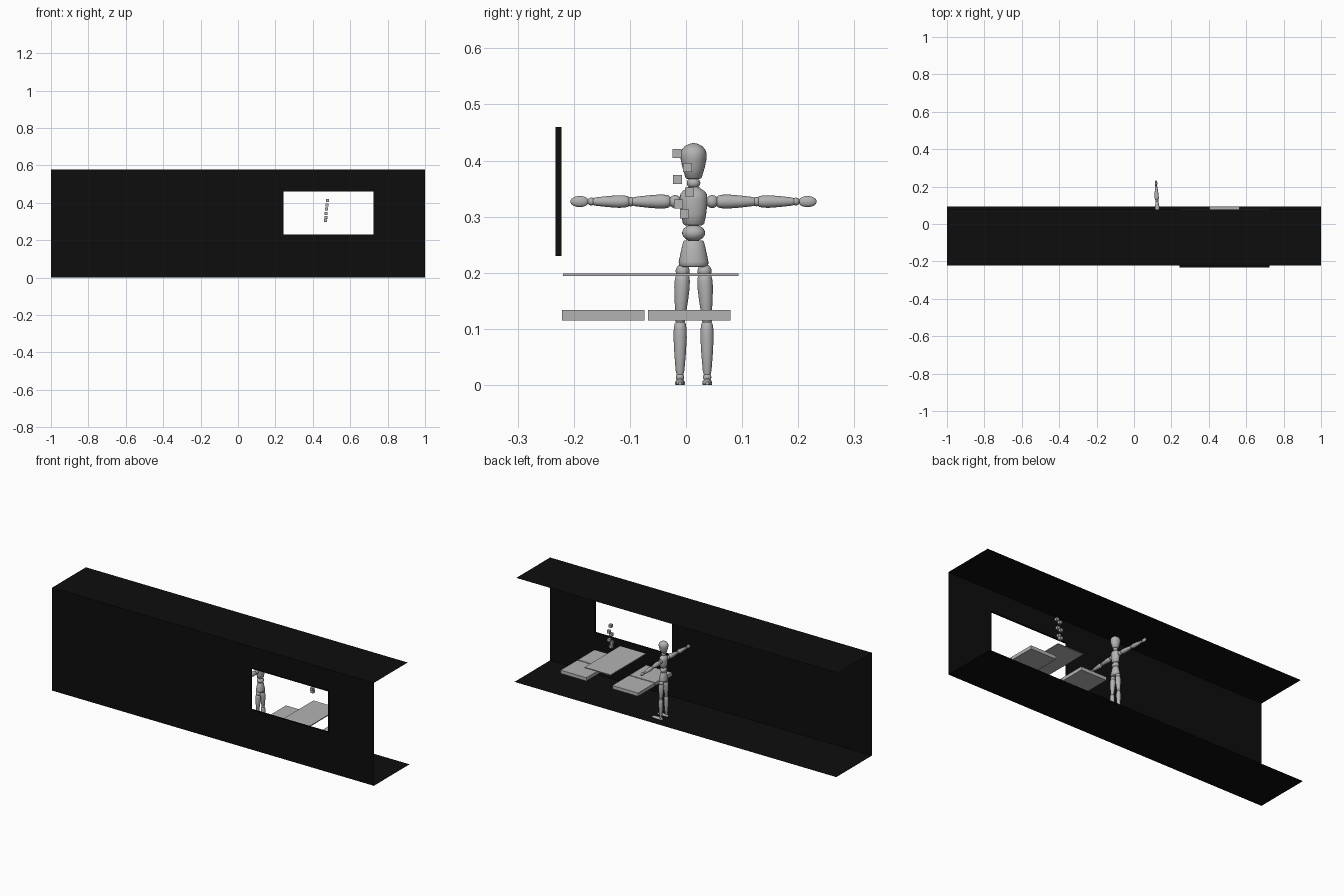
import bpy, bmesh, math
from mathutils import Vector

if "Cube" in bpy.data.objects:
    bpy.data.objects.remove(bpy.data.objects["Cube"])


def material(name, rgb):
    m = bpy.data.materials.new(name)
    m.diffuse_color = (*rgb, 1)
    m.use_nodes = True
    m.node_tree.nodes["Principled BSDF"].inputs["Base Color"].default_value = m.diffuse_color
    return m


BLACK = material("matte black", (0.004, 0.004, 0.004))
GREY = material("plain grey", (0.45, 0.45, 0.45))


def finish(name, bm, mat, smooth=False):
    me = bpy.data.meshes.new(name)
    bm.to_mesh(me)
    bm.free()
    ob = bpy.data.objects.new(name, me)
    bpy.context.collection.objects.link(ob)
    me.materials.append(mat)
    if smooth:
        bpy.context.view_layer.objects.active = ob
        ob.select_set(True)
        bpy.ops.object.shade_smooth_by_angle(angle=math.radians(50))
        ob.select_set(False)
    return ob


def box(name, x0, x1, y0, y1, z0, z1, mat=GREY, rim=0):
    bm = bmesh.new()
    bmesh.ops.create_cube(bm, size=1)
    for v in bm.verts:
        v.co = ((x0, x1)[v.co.x > 0], (y0, y1)[v.co.y > 0], (z0, z1)[v.co.z > 0])
    if rim:
        top = [f for f in bm.faces if f.normal.z > 0.9]
        bmesh.ops.inset_region(bm, faces=top, thickness=rim, depth=0)
        bmesh.ops.translate(bm, verts=top[0].verts, vec=(0, 0, -0.002))
    return finish(name, bm, mat)


def sheets(name, quads):
    bm = bmesh.new()
    for q in quads:
        bm.faces.new([bm.verts.new(p) for p in q])
    bmesh.ops.remove_doubles(bm, verts=bm.verts, dist=1e-5)
    return finish(name, bm, BLACK)


def turned(name, a, b, profile, depth=1.0, floor=False, n=24):
    """Turned solid from a to b; profile is (position 0..1, radius)."""
    a, b = Vector(a), Vector(b)
    d = b - a
    rot = Vector((0, 0, 1)).rotation_difference(d)
    bm = bmesh.new()
    rings = []
    for t, r in profile:
        ring = []
        for i in range(n):
            w = 2 * math.pi * i / n
            p = Vector((r * depth * math.cos(w), r * math.sin(w), t * d.length))
            co = a + rot @ p
            if floor:
                co.z = max(co.z, 0)
            ring.append(bm.verts.new(co))
        rings.append(ring)
    for r0, r1 in zip(rings, rings[1:]):
        for i in range(n):
            j = (i + 1) % n
            bm.faces.new((r0[i], r0[j], r1[j], r1[i]))
    bm.faces.new(rings[0])
    bm.faces.new(rings[-1])
    bmesh.ops.recalc_face_normals(bm, faces=bm.faces)
    return finish(name, bm, GREY, True)


def ball(name, c, r, scale=(1, 1, 1)):
    bm = bmesh.new()
    bmesh.ops.create_uvsphere(bm, u_segments=20, v_segments=12, radius=r)
    for v in bm.verts:
        v.co = Vector(c) + Vector([p * s for p, s in zip(v.co, scale)])
    return finish(name, bm, GREY, True)


# Hall shell: thin floor, ceiling and front wall with a window opening
WY, H = -0.222, 0.578
WX0, WX1, WZ0, WZ1 = 0.243, 0.724, 0.23, 0.46
for part, z, y1 in (("floor", 0, 0.094), ("ceiling", H, 0.078)):
    sheets(part, [[(-1, WY, z), (1, WY, z), (1, y1, z), (-1, y1, z)]])
xs, zs = (-1, WX0, WX1, 1), (0, WZ0, WZ1, H)
sheets("front_wall", [
    [(xs[i], WY, zs[k]), (xs[i + 1], WY, zs[k]), (xs[i + 1], WY, zs[k + 1]), (xs[i], WY, zs[k + 1])]
    for i in range(3) for k in range(3) if (i, k) != (1, 1)])

# Window reveal, sticking out of the wall
loop = [(WX0, WZ0), (WX1, WZ0), (WX1, WZ1), (WX0, WZ1)]
sheets("window_reveal", [
    [(p[0], WY, p[1]), (q[0], WY, q[1]), (q[0], -0.233, q[1]), (p[0], -0.233, p[1])]
    for p, q in zip(loop, loop[1:] + loop[:1])])

# Two pairs of low slabs with a rimmed thin tray between them
for side, x0 in (("left", 0.243), ("right", 0.564)):
    box(side + "_front_slab", x0, x0 + 0.16, -0.221, -0.074, 0.115, 0.134)
    box(side + "_back_slab", x0, x0 + 0.16, -0.068, 0.079, 0.115, 0.134)
box("middle_tray", 0.403, 0.564, -0.219, 0.094, 0.194, 0.199, rim=0.008)

# Zigzag column of floating cubes
ys = (-0.016, 0.003, -0.015, 0.006, -0.013, -0.003)
hs = (0.413, 0.388, 0.366, 0.344, 0.323, 0.305)
for i, (y, z) in enumerate(zip(ys, hs)):
    x, e = 0.479 - 0.0024 * i, 0.008
    box("floating_cube_%d" % (i + 1), x - e, x + e, y - e, y + e, z - e, z + e)

# Jointed mannequin facing +x: head and torso
X, Y = 0.13, 0.0135
turned("head", (X, Y, 0.367), (X, Y, 0.431), [
    (0, 0.011), (0.04, 0.0145), (0.3, 0.0195), (0.55, 0.023), (0.7, 0.0235),
    (0.82, 0.021), (0.92, 0.0155), (0.98, 0.008), (1, 0.002)], 1.1)
ball("neck_joint", (X, Y, 0.36), 0.012, (1, 1, 0.85))
turned("chest", (X, Y, 0.284), (X, Y, 0.353), [
    (0, 0.014), (0.05, 0.019), (0.3, 0.0225), (0.65, 0.025), (0.82, 0.0235),
    (0.9, 0.019), (0.95, 0.013), (1, 0.010)], 0.82)
ball("waist_joint", (X, Y, 0.271), 0.0205, (0.85, 1, 0.72))
turned("pelvis", (X, Y, 0.21), (X, Y, 0.258), [
    (0, 0.022), (0.07, 0.026), (0.2, 0.0265), (0.6, 0.0225), (0.95, 0.0185), (1, 0.0165)], 0.8)

# Limbs, built on both sides
LIMB = [(0, 0.6), (0.04, 0.85), (0.15, 0.97), (0.3, 1), (0.6, 0.87), (0.92, 0.66), (1, 0.5)]


def limb(name, a, b, r):
    turned(name, a, b, [(t, r * k) for t, k in LIMB])


for side, s in (("left", 1), ("right", -1)):
    def P(dy, z, dx=0):
        return (X + dx, Y + s * dy, z)
    n = side + "_"
    # arm, swept slightly back towards the hand
    Z = 0.327
    ball(n + "shoulder", P(0.033, Z, -0.003), 0.0115)
    limb(n + "upper_arm", P(0.041, Z, -0.004), P(0.110, Z, -0.007), 0.0125)
    ball(n + "elbow", P(0.112, Z, -0.008), 0.0085)
    limb(n + "forearm", P(0.114, Z, -0.008), P(0.180, Z, -0.011), 0.0112)
    ball(n + "wrist", P(0.182, Z, -0.011), 0.007)
    ball(n + "hand", P(0.203, Z, -0.012), 0.0165, (0.4, 1, 0.6))
    # leg
    ball(n + "hip", P(0.0195, 0.203), 0.0125)
    limb(n + "thigh", P(0.0195, 0.199), P(0.0235, 0.118), 0.0138)
    ball(n + "knee", P(0.0238, 0.116), 0.009)
    limb(n + "shin", P(0.0238, 0.113), P(0.0242, 0.018), 0.0118)
    ball(n + "ankle", P(0.0242, 0.014), 0.0075)
    turned(n + "foot", P(0.0242, 0.003, -0.012), P(0.0242, 0.003, 0.053), [
        (0, 0.004), (0.06, 0.0075), (0.3, 0.0085), (0.65, 0.0088), (0.88, 0.007), (1, 0.003)],
        floor=True)
